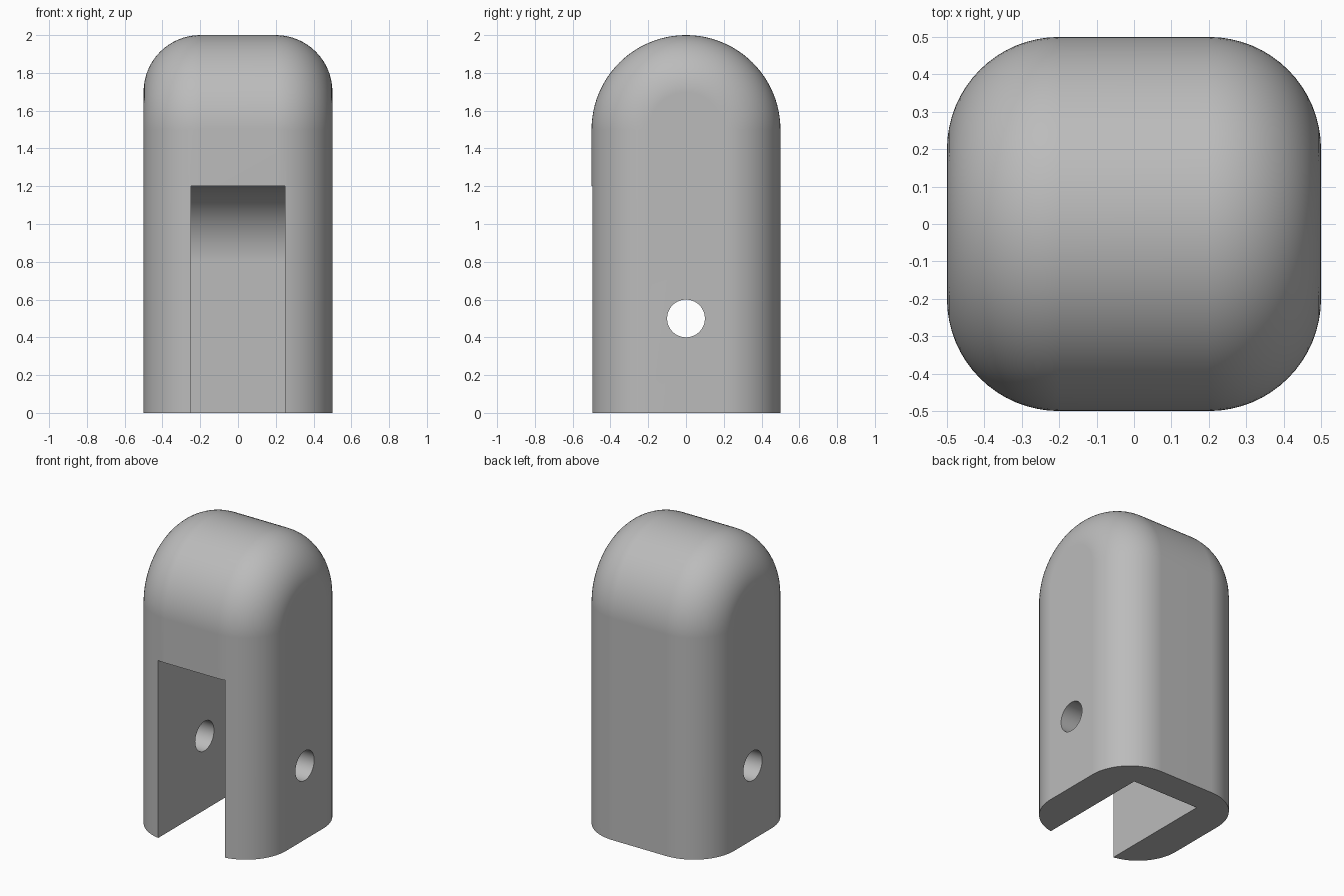
import bpy, bmesh
from math import sin, cos, pi, radians

if "Cube" in bpy.data.objects:
    bpy.data.objects.remove(bpy.data.objects["Cube"])

HALF, FILLET, SPRING = 0.5, 0.3, 1.5      # half width, edge radius, arch spring height
SLOT_X, SLOT_BACK, SLOT_TOP, SLOT_R = 0.25, 0.3, 1.2, 0.4

grey = bpy.data.materials.new("plain grey")
grey.use_nodes = True
colour = (0.5, 0.5, 0.5, 1)
grey.diffuse_color = colour
grey.node_tree.nodes["Principled BSDF"].inputs["Base Color"].default_value = colour


def loft(name, sections):
    """Skin a row of closed (x, y, z) loops and cap both ends."""
    bm = bmesh.new()
    loops = [[bm.verts.new(p) for p in s] for s in sections]
    for a, b in zip(loops, loops[1:]):
        for i in range(len(a)):
            j = (i + 1) % len(a)
            bm.faces.new((a[i], a[j], b[j], b[i]))
    bm.faces.new(loops[0])
    bm.faces.new(loops[-1])
    bmesh.ops.recalc_face_normals(bm, faces=bm.faces)
    mesh = bpy.data.meshes.new(name)
    bm.to_mesh(mesh)
    bm.free()
    mesh.materials.append(grey)
    obj = bpy.data.objects.new(name, mesh)
    bpy.context.collection.objects.link(obj)
    return obj


def arch(x, r, steps=48):
    """Round-topped upright outline at a given x."""
    arc = [(x, r * cos(pi * i / steps), SPRING + r * sin(pi * i / steps))
           for i in range(steps + 1)]
    return [(x, r, 0)] + arc + [(x, -r, 0)]


# Body: arch swept across x, with rounded rims on both sides
rim = [(HALF - FILLET + FILLET * sin(a), HALF - FILLET + FILLET * cos(a))
       for a in (pi / 2 * i / 16 for i in range(17))]
body = loft("body", [arch(-x, r) for x, r in reversed(rim)] + [arch(x, r) for x, r in rim])


# Slot cutter: open at the front and bottom, curved where roof meets back wall
def slot_outline(x):
    cy, cz = SLOT_BACK - SLOT_R, SLOT_TOP - SLOT_R
    curve = [(x, cy + SLOT_R * cos(a), cz + SLOT_R * sin(a))
             for a in (pi / 2 * i / 24 for i in range(25))]
    return [(x, SLOT_BACK, -1)] + curve + [(x, -1, SLOT_TOP), (x, -1, -1)]


slot = loft("slot_cutter", [slot_outline(-SLOT_X), slot_outline(SLOT_X)])


# Pin hole cutter: straight through both cheeks
def ring(x, r=0.1, n=48):
    return [(x, r * cos(2 * pi * i / n), 0.5 + r * sin(2 * pi * i / n)) for i in range(n)]


hole = loft("pin_hole_cutter", [ring(-1), ring(1)])

# Cut the openings, then discard the cutters
bpy.ops.object.select_all(action="DESELECT")
body.select_set(True)
bpy.context.view_layer.objects.active = body
for cutter in (slot, hole):
    cutter.hide_render = True
    cut = body.modifiers.new(cutter.name, "BOOLEAN")
    cut.operation, cut.solver, cut.object = "DIFFERENCE", "EXACT", cutter
    bpy.ops.object.modifier_apply(modifier=cut.name)
    bpy.data.objects.remove(cutter)

# Smooth curved faces, crisp cut edges
bpy.ops.object.shade_smooth_by_angle(angle=radians(30))
weighted = body.modifiers.new("even_shading", "WEIGHTED_NORMAL")
weighted.keep_sharp = True
